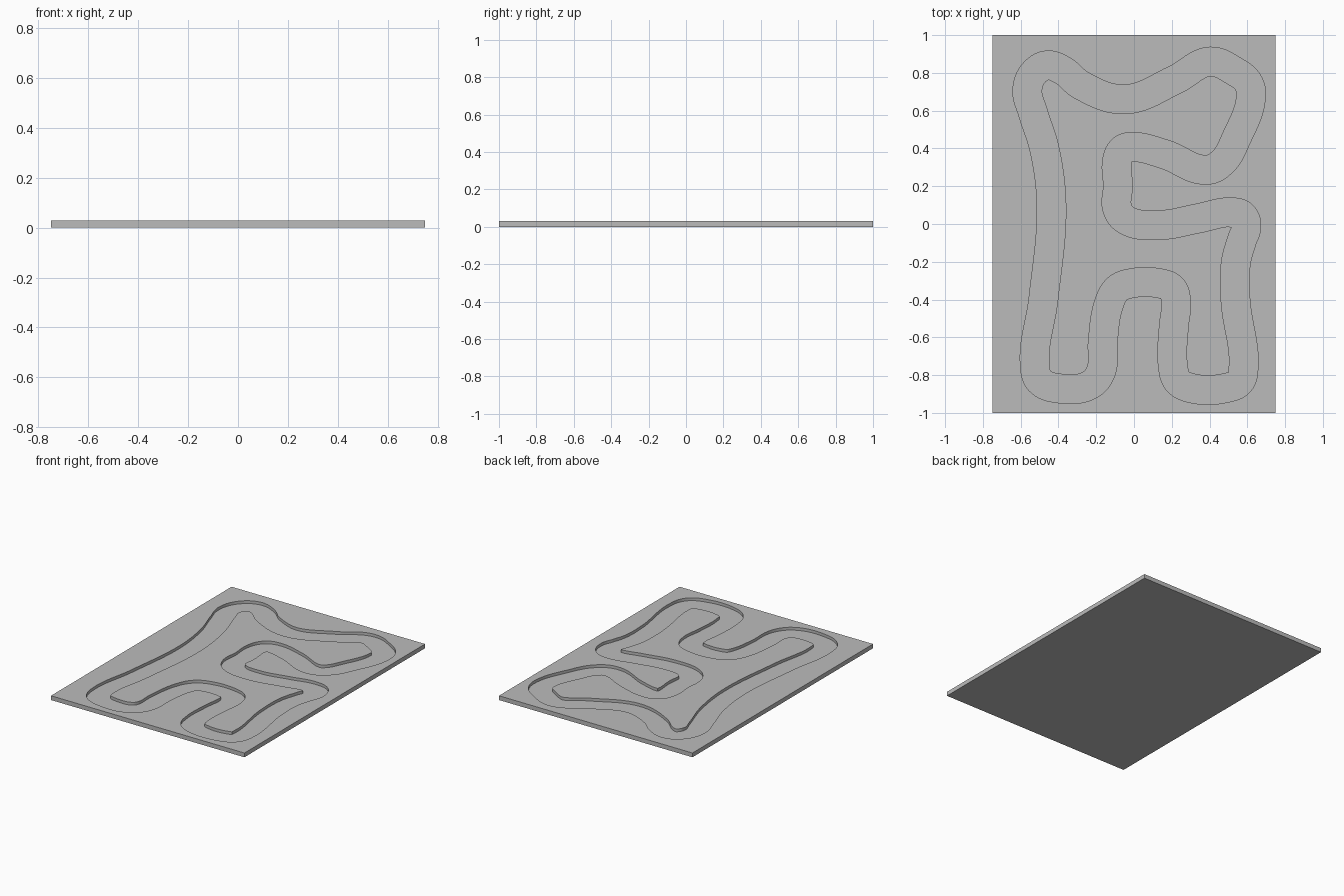
import bpy
import bmesh
from math import radians
from mathutils import Vector
from mathutils.geometry import interpolate_bezier

default_cube = bpy.data.objects.get("Cube")
if default_cube:
    bpy.data.objects.remove(default_cube, do_unlink=True)

# Plate and groove dimensions
WIDTH, LENGTH, THICKNESS = 1.5, 2.0, 0.03
FLOOR_HEIGHT = 0.01
HALF_TRACK = 0.076
STEPS = 10

# Centre line of the winding track, counter-clockwise from the left leg
CENTRE_LINE = [
    (-.48, -.4), (-.525, -.75), (-.5, -.83), (-.4, -.87), (-.23, -.85), (-.175, -.78),
    (-.165, -.62), (-.135, -.43), (-.09, -.345), (-.02, -.315),
    (.14, -.315), (.2, -.34), (.222, -.4), (.21, -.55), (.205, -.74),
    (.23, -.83), (.3, -.868), (.5, -.865), (.56, -.835), (.58, -.76),
    (.537, -.4), (.54, -.2), (.57, -.09), (.595, -.01), (.575, .045), (.52, .062),
    (.34, .03), (.14, -.005), (-.04, .02), (-.088, .08),
    (-.085, .2), (-.088, .34), (-.06, .395), (-.01, .408),
    (.16, .37), (.39, .287), (.47, .33), (.54, .45), (.62, .69), (.6, .755), (.53, .81),
    (.405, .86), (.22, .765), (-.05, .66), (-.28, .735), (-.38, .815), (-.46, .84),
    (-.53, .8), (-.565, .71), (-.535, .59), (-.475, .4), (-.437, .1),
]


def smooth_loop(points):
    """Closed smooth curve through the points."""
    points = [Vector(p) for p in points]
    count = len(points)
    tangents = []
    for i, here in enumerate(points):
        before = (here - points[i - 1]).normalized()
        after = (points[(i + 1) % count] - here).normalized()
        tangents.append((before + after).normalized())
    path = []
    for i, start in enumerate(points):
        j = (i + 1) % count
        end = points[j]
        reach = (end - start).length * 0.36
        path += interpolate_bezier(start, start + tangents[i] * reach,
                                   end - tangents[j] * reach, end, STEPS + 1)[:-1]
    return path


def offset_loop(path, distance):
    """Parallel outline, trimmed where it would fold over itself."""
    outline = []
    for i, here in enumerate(path):
        along = (path[(i + 1) % len(path)] - path[i - 1]).normalized()
        point = here + Vector((along.y, -along.x)) * distance
        clear = min((point - other).length for other in path) > abs(distance) - 0.0015
        if clear and (not outline or (point - outline[-1]).length > 0.004):
            outline.append(point)
    return outline


def add_ring(bm, outline, height):
    """Closed ring of vertices and edges at one height."""
    verts = [bm.verts.new((p[0], p[1], height)) for p in outline]
    edges = [bm.edges.new((v, verts[i - 1])) for i, v in enumerate(verts)]
    return verts, edges


def add_wall(bm, lower, upper):
    for i in range(len(lower)):
        bm.faces.new((lower[i - 1], lower[i], upper[i], upper[i - 1]))


def fill(bm, edges):
    bmesh.ops.triangle_fill(bm, use_beauty=True, edges=edges, normal=(0, 0, 1))


def make_material(name, colour):
    material = bpy.data.materials.new(name)
    material.use_nodes = True
    material.diffuse_color = colour
    material.node_tree.nodes["Principled BSDF"].inputs["Base Color"].default_value = colour
    return material


path = smooth_loop(CENTRE_LINE)
outer = offset_loop(path, HALF_TRACK)
inner = offset_loop(path, -HALF_TRACK)
border = [(x * WIDTH / 2, y * LENGTH / 2) for x, y in ((-1, -1), (1, -1), (1, 1), (-1, 1))]

bm = bmesh.new()

# Plate sides and underside
base_verts, base_edges = add_ring(bm, border, 0)
rim_verts, rim_edges = add_ring(bm, border, THICKNESS)
bm.faces.new(base_verts)
add_wall(bm, base_verts, rim_verts)

# Groove walls
outer_low, outer_low_edges = add_ring(bm, outer, FLOOR_HEIGHT)
outer_top, outer_top_edges = add_ring(bm, outer, THICKNESS)
inner_low, inner_low_edges = add_ring(bm, inner, FLOOR_HEIGHT)
inner_top, inner_top_edges = add_ring(bm, inner, THICKNESS)
add_wall(bm, outer_low, outer_top)
add_wall(bm, inner_low, inner_top)

# Surrounding top, groove floor and central island
fill(bm, rim_edges + outer_top_edges)
fill(bm, outer_low_edges + inner_low_edges)
fill(bm, inner_top_edges)
bmesh.ops.recalc_face_normals(bm, faces=bm.faces[:])

mesh = bpy.data.meshes.new("track_plate")
bm.to_mesh(mesh)
bm.free()
plate = bpy.data.objects.new("track_plate", mesh)
bpy.context.collection.objects.link(plate)
mesh.materials.append(make_material("plain grey", (0.5, 0.5, 0.5, 1)))

# Smooth curved walls with crisp rims
bpy.ops.object.select_all(action="DESELECT")
plate.select_set(True)
bpy.context.view_layer.objects.active = plate
bpy.ops.object.shade_smooth_by_angle(angle=radians(30))
